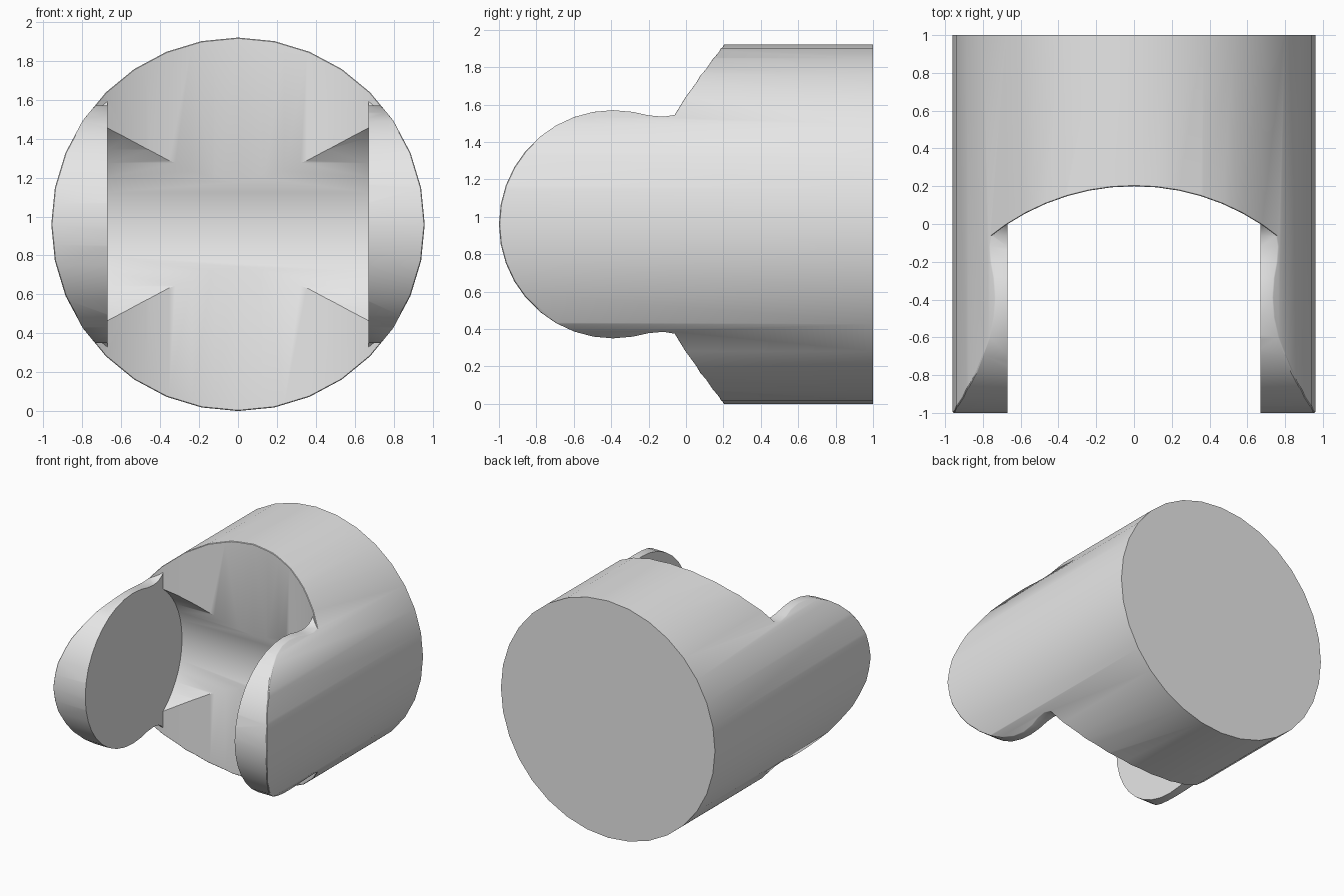
import bpy, bmesh, math
from mathutils import Vector

if "Cube" in bpy.data.objects:
    bpy.data.objects.remove(bpy.data.objects["Cube"], do_unlink=True)

R = 0.96          # body radius, also the height of its axis
SLOT = 0.67       # half width between the lugs
PIVOT_Y = -0.39   # hinge axis
LUG_R = 0.61


def circle(cx, cy, r, count):
    return [(cx + r * math.cos(math.tau * i / count),
             cy + r * math.sin(math.tau * i / count)) for i in range(count)]


def prism(name, points, axis, low, high):
    """Extrude a 2D outline along x, y or z."""
    place = {"x": lambda u, v, w: (w, u, v),
             "y": lambda u, v, w: (u, w, v),
             "z": lambda u, v, w: (u, v, w)}[axis]
    bm = bmesh.new()
    rings = [[bm.verts.new(place(u, v, w)) for u, v in points] for w in (low, high)]
    for ring in rings:
        bm.faces.new(ring)
    n = len(points)
    for i in range(n):
        j = (i + 1) % n
        bm.faces.new((rings[0][i], rings[0][j], rings[1][j], rings[1][i]))
    bmesh.ops.recalc_face_normals(bm, faces=bm.faces)
    mesh = bpy.data.meshes.new(name)
    bm.to_mesh(mesh)
    bm.free()
    obj = bpy.data.objects.new(name, mesh)
    bpy.context.collection.objects.link(obj)
    return obj


def cut(target, cutter):
    """Subtract the cutter for good and remove it."""
    cutter.hide_render = True
    mod = target.modifiers.new("cut", "BOOLEAN")
    mod.operation = "DIFFERENCE"
    mod.solver = "EXACT"
    mod.object = cutter
    bpy.context.view_layer.objects.active = target
    bpy.ops.object.modifier_apply(modifier=mod.name)
    bpy.data.objects.remove(cutter, do_unlink=True)


# Main round body lying along y
body = prism("hinge_body", circle(0, R, R, 32), "y", -1, 1)

# Lug outline: round nose, then a fillet flowing into the body
upper = [(0.3, 0.72), (0.06, 0.71), (0.02, 0.655), (-0.02, 0.61), (-0.06, 0.585),
         (-0.12, 0.575), (-0.2, 0.582)]
nose = [(PIVOT_Y + LUG_R * math.cos(math.radians(a)), R + LUG_R * math.sin(math.radians(a)))
        for a in range(80, 281, 10)]
outline = ([(y, R + d) for y, d in upper] + nose
           + [(y, R - d) for y, d in reversed(upper)])

# Curved front clearance that leaves the two lugs standing
clearance = prism("front_clearance", circle(0, -1.02, 1.22, 64), "z", -0.5, 2.5)
cut(clearance, prism("left_lug", outline, "x", SLOT, 1.5))
cut(clearance, prism("right_lug", outline, "x", -1.5, -SLOT))
cut(body, clearance)

# Round groove between the lugs
cut(body, prism("groove", circle(PIVOT_Y, R, 0.63, 48), "x", -SLOT, SLOT))

# Narrow chamfer where the front cuts meet the round outside
bm = bmesh.new()
bm.from_mesh(body.data)
bmesh.ops.remove_doubles(bm, verts=bm.verts, dist=0.002)
bm.normal_update()


def is_outside(face):
    c = face.calc_center_median()
    radial = Vector((c.x, 0, c.z - R)).normalized()
    return (abs(face.normal.y) < 0.02 and face.normal.dot(radial) > 0.97
            and all(math.hypot(v.co.x, v.co.z - R) > 0.945 for v in face.verts))


rim = [e for e in bm.edges if len(e.link_faces) == 2
       and is_outside(e.link_faces[0]) != is_outside(e.link_faces[1])
       and min(v.co.y for v in e.verts) < 0.9]
bmesh.ops.bevel(bm, geom=rim, offset=0.016, offset_type="OFFSET", segments=1,
                profile=0.5, affect="EDGES", clamp_overlap=True)
bm.to_mesh(body.data)
bm.free()

# Single plain grey
grey = bpy.data.materials.new("plain_grey")
grey.use_nodes = True
colour = (0.8, 0.8, 0.8, 1)
grey.diffuse_color = colour
grey.node_tree.nodes["Principled BSDF"].inputs["Base Color"].default_value = colour
body.data.materials.clear()
body.data.materials.append(grey)
for poly in body.data.polygons:
    poly.material_index = 0

bpy.ops.object.select_all(action="DESELECT")
body.select_set(True)
bpy.context.view_layer.objects.active = body
bpy.ops.object.shade_smooth_by_angle(angle=math.radians(30))
